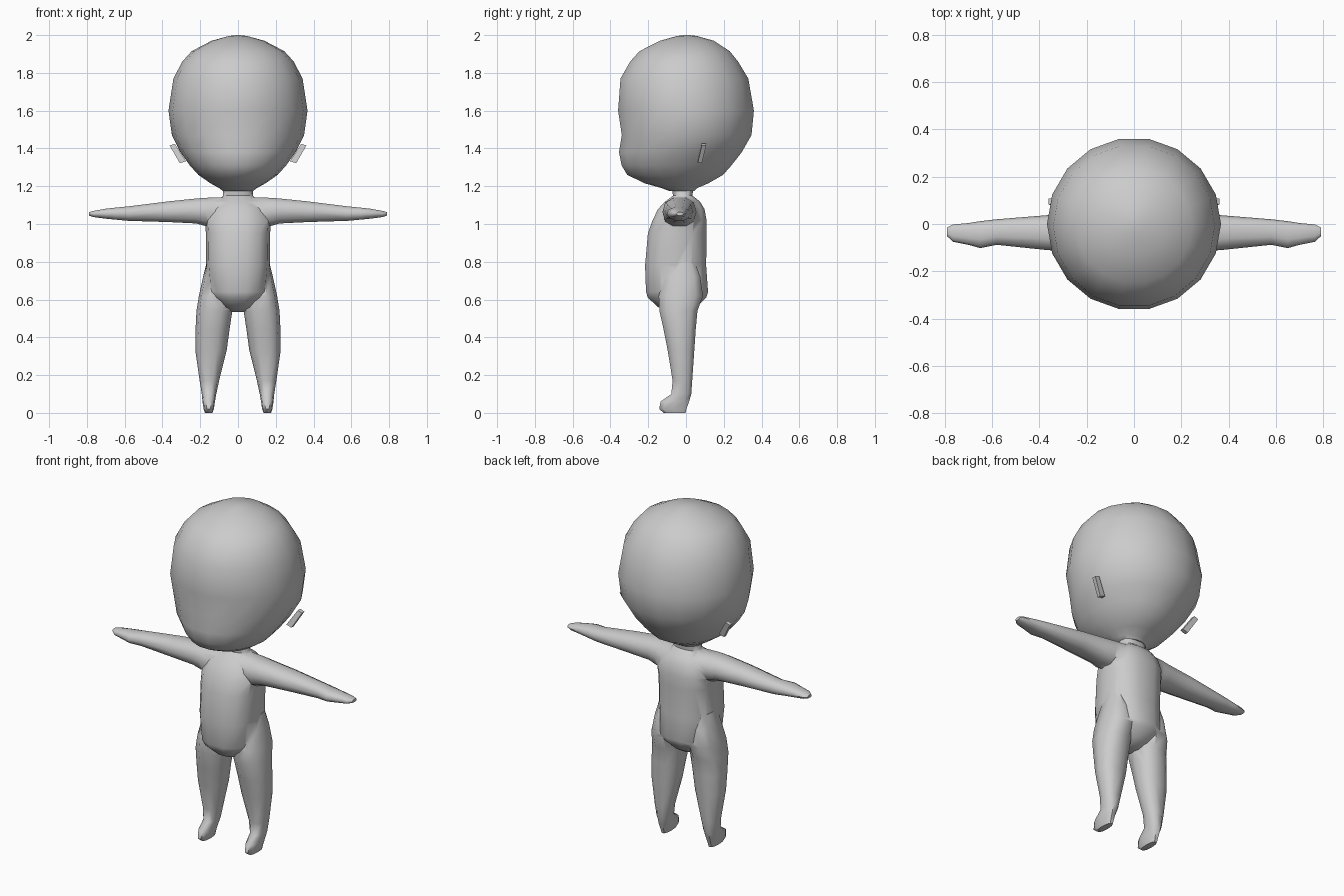
import bpy, bmesh, math
from mathutils import Matrix

if "Cube" in bpy.data.objects:
    bpy.data.objects.remove(bpy.data.objects["Cube"])


def finish(ob, angle=45):
    bpy.ops.object.select_all(action='DESELECT')
    bpy.context.view_layer.objects.active = ob
    ob.select_set(True)
    bpy.ops.object.shade_smooth_by_angle(angle=math.radians(angle))


def make(name, bm):
    bmesh.ops.recalc_face_normals(bm, faces=bm.faces[:])
    me = bpy.data.meshes.new(name)
    bm.to_mesh(me)
    bm.free()
    ob = bpy.data.objects.new(name, me)
    bpy.context.collection.objects.link(ob)
    return ob


def loft(name, rings, sides, axis='z', power=1.0, flip=1):
    """rings: (position, a_min, a_max, b_min, b_max); a,b = x,y or y,z."""
    bm = bmesh.new()
    loops = []
    for t, a0, a1, b0, b1 in rings:
        loop = []
        for i in range(sides):
            w = 2 * math.pi * i / sides
            c, s = math.cos(w), math.sin(w)
            c = math.copysign(abs(c) ** power, c)
            s = math.copysign(abs(s) ** power, s)
            a = (a0 + a1) / 2 + (a1 - a0) / 2 * c
            b = (b0 + b1) / 2 + (b1 - b0) / 2 * s
            co = (a, b, t) if axis == 'z' else (t, a, b)
            loop.append(bm.verts.new((co[0] * flip, co[1], co[2])))
        loops.append(loop)
    for p, q in zip(loops, loops[1:]):
        for i in range(sides):
            j = (i + 1) % sides
            bm.faces.new((p[i], p[j], q[j], q[i]))
    bm.faces.new(loops[0])
    bm.faces.new(loops[-1])
    return make(name, bm)


# Head: half width, front and back read off the profiles
head = [(1.175, .08, -.09, .045), (1.19, .10, -.13, .06), (1.215, .145, -.22, .12),
        (1.26, .21, -.315, .20), (1.31, .255, -.345, .245), (1.38, .305, -.36, .30),
        (1.47, .35, -.345, .352), (1.60, .368, -.365, .365), (1.77, .342, -.352, .335),
        (1.86, .295, -.30, .28), (1.915, .245, -.25, .235), (1.97, .14, -.14, .15),
        (1.995, .05, -.05, .06), (2.0, .01, -.01, .02)]
finish(loft("head", [(z, -w, w, f, b) for z, w, f, b in head], 18))

# Torso with neck
torso = [(.535, .04, -.08, .02), (.56, .085, -.15, .06), (.61, .135, -.205, .11),
         (.64, .155, -.215, .12), (.78, .168, -.22, .11), (.95, .17, -.205, .112),
         (1.02, .175, -.18, .112), (1.08, .15, -.15, .10), (1.12, .11, -.11, .075),
         (1.15, .08, -.07, .035), (1.19, .078, -.075, .04)]
body = loft("body", [(z, -w, w, f, b) for z, w, f, b in torso], 14, power=.8)

# Arms with mitten hands, legs with feet
arm = [(.06, -.11, .06, 1.0, 1.145), (.17, -.125, .055, .985, 1.142),
       (.22, -.12, .045, 1.0, 1.138), (.37, -.11, .037, 1.008, 1.122),
       (.58, -.088, .02, 1.015, 1.095), (.65, -.102, .012, 1.022, 1.088),
       (.70, -.088, .004, 1.027, 1.082), (.765, -.075, -.002, 1.036, 1.07),
       (.79, -.052, -.014, 1.045, 1.063)]
leg = [(0, .135, .175, -.12, 0), (.02, .128, .182, -.145, .005), (.06, .122, .188, -.138, .02),
       (.10, .115, .192, -.08, .03), (.17, .10, .203, -.073, .035), (.33, .06, .226, -.10, .047),
       (.44, .045, .225, -.122, .055), (.54, .03, .22, -.145, .065),
       (.62, .03, .207, -.15, .095), (.72, .06, .185, -.12, .08), (.80, .09, .165, -.09, .05)]
limbs = []
for side in (1, -1):
    limbs.append(loft("arm", arm, 10, 'x', .85, side))
    limbs.append(loft("leg", leg, 10, 'z', .85, side))

# Fuse limbs into the body
for limb in limbs:
    mod = body.modifiers.new("fuse", 'BOOLEAN')
    mod.operation = 'UNION'
    mod.solver = 'EXACT'
    mod.object = limb
    bpy.context.view_layer.objects.active = body
    bpy.ops.object.modifier_apply(modifier=mod.name)
    bpy.data.objects.remove(limb)
finish(body, 50)

# Ears: thin tilted slabs at the sides of the head
for side in (1, -1):
    bm = bmesh.new()
    rows = []
    for z, xi, xo, y0, y1 in ((1.322, .275, .308, .062, .084), (1.415, .335, .362, .083, .107)):
        rows.append([bm.verts.new((side * x, y, z + (.01 if x == xi else 0)))
                     for x, y in ((xi, y0), (xo, y0), (xo, y1), (xi, y1))])
    for i in range(4):
        j = (i + 1) % 4
        bm.faces.new((rows[0][i], rows[0][j], rows[1][j], rows[1][i]))
    bm.faces.new(rows[0])
    bm.faces.new(rows[1])
    make("ear_left" if side > 0 else "ear_right", bm)
